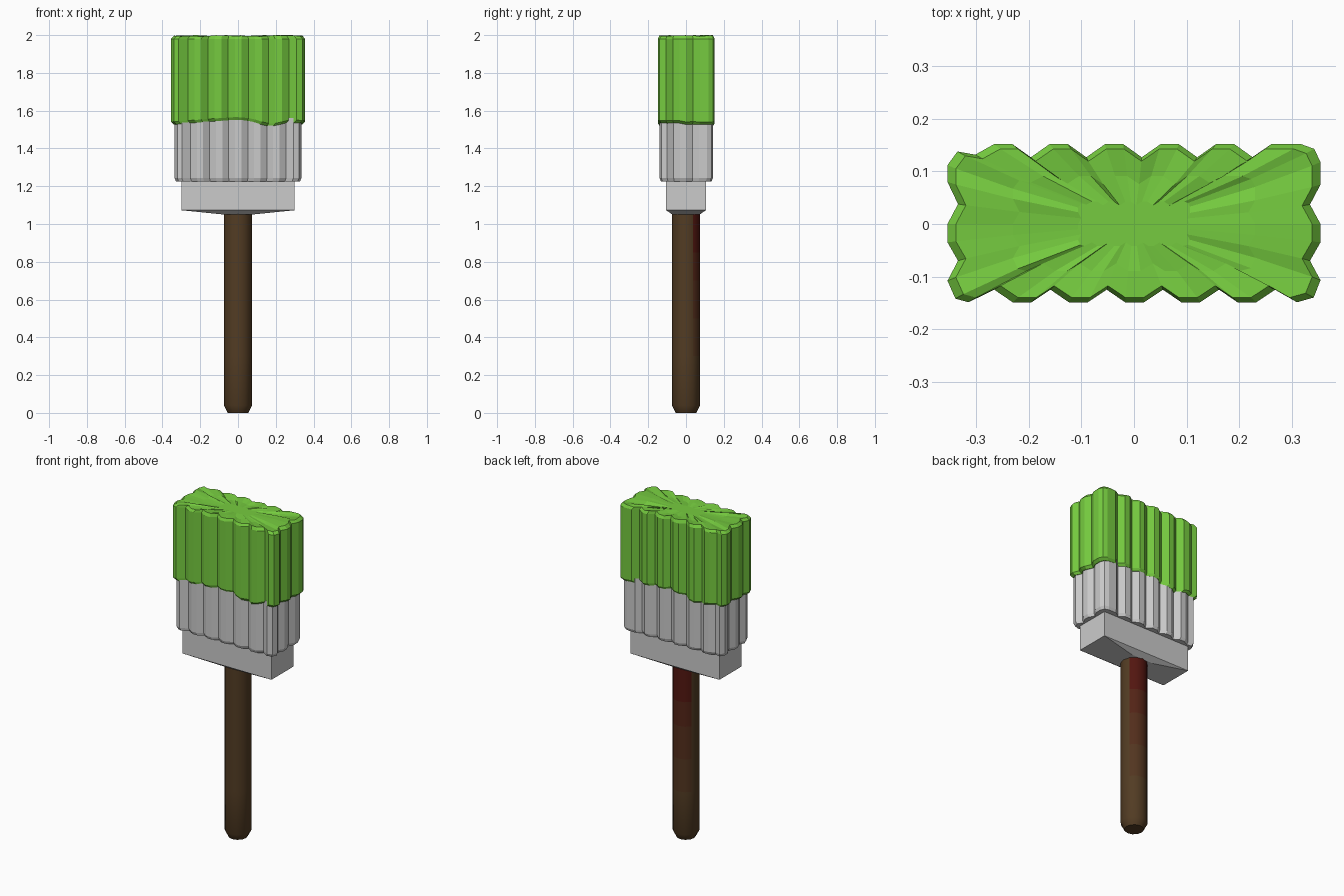
import bpy, bmesh, math, random

if "Cube" in bpy.data.objects:
    bpy.data.objects.remove(bpy.data.objects["Cube"])
random.seed(4)


def material(name, rgb):
    m = bpy.data.materials.new(name)
    m.diffuse_color = (*rgb, 1)
    m.use_nodes = True
    m.node_tree.nodes["Principled BSDF"].inputs["Base Color"].default_value = m.diffuse_color
    return m


def loft(name, rings, mats=()):
    """Join rings of equal point count and cap both ends."""
    bm = bmesh.new()
    vr = [[bm.verts.new(p) for p in r] for r in rings]
    n = len(vr[0])
    for a, b in zip(vr, vr[1:]):
        for i in range(n):
            j = (i + 1) % n
            bm.faces.new((a[i], a[j], b[j], b[i]))
    bm.faces.new(vr[0][::-1])
    bm.faces.new(vr[-1])
    bmesh.ops.recalc_face_normals(bm, faces=bm.faces)
    me = bpy.data.meshes.new(name)
    bm.to_mesh(me)
    bm.free()
    for m in mats:
        me.materials.append(m)
    ob = bpy.data.objects.new(name, me)
    bpy.context.collection.objects.link(ob)
    return ob


def scalloped_outline():
    """Counter-clockwise outline of the bristle block."""
    pts = [(-.34, -.142), (-.315, -.149)]
    for i in range(6):
        n = -.266 + .107 * i
        pts.append((n, -.125))
        if i < 5:
            pts += [(n + .035, -.149), (n + .071, -.149)]
    pts += [(.31, -.149), (.342, -.14), (.355, -.107), (.335, -.07),
            (.355, -.035), (.355, 0), (.335, .037), (.355, .075),
            (.355, .118), (.343, .143), (.318, .152), (.261, .152)]
    for i in reversed(range(6)):
        n = -.302 + .1056 * i
        pts.append((n, .127 if i else .132))
        if i:
            pts += [(n - .035, .152), (n - .07, .152)]
    pts += [(-.336, .138), (-.355, .112), (-.355, .08), (-.335, .038),
            (-.355, 0), (-.355, -.035), (-.335, -.07), (-.355, -.108)]
    return pts


outline = scalloped_outline()


def ring(sx, sy, z):
    return [(x * sx, y * sy, z(x, y) if callable(z) else z) for x, y in outline]


# Wavy lower edge of the paint
wave = [(-.36, 1.54), (-.2, 1.553), (0, 1.567), (.08, 1.557),
        (.15, 1.533), (.2, 1.533), (.28, 1.552), (.36, 1.547)]


def paint_edge(x, y):
    u = x if y < 0 else -x
    for (a, za), (b, zb) in zip(wave, wave[1:]):
        if u <= b:
            return za + (zb - za) * (u - a) / (b - a)
    return wave[-1][1]


def bumpy(x, y):
    return 1.993 + random.uniform(-.006, .007)


# Paint-covered bristle tips
green = material("green_paint", (.18, .6, .05))
loft("painted_bristles", [
    ring(.93, .9, lambda x, y: paint_edge(x, y) - .014),
    ring(.955, .94, lambda x, y: paint_edge(x, y) - .014),
    ring(1, 1, paint_edge),
    ring(1, 1, 1.98),
    ring(.955, .94, lambda x, y: 1.996 + random.uniform(-.003, .004)),
    ring(.65, .6, bumpy),
    ring(.3, .28, 1.992),
], [green])

# Bare bristles
loft("bristles", [
    ring(.9, .85, 1.226),
    ring(.925, .89, 1.226),
    ring(.945, .935, 1.243),
    ring(.945, .935, 1.56),
], [])


def rect(w, d, z):
    return [(-w, -d, z), (w, -d, z), (w, d, z), (-w, d, z)]


# Ferrule block tapering to the handle
loft("ferrule", [rect(.075, .072, 1.05), rect(.3, .105, 1.073),
                 rect(.3, .105, 1.24)])

# Handle with bevelled end and a red stain fading down the back
SIDES = 12
levels = [(0, .054), (.012, .06), (.04, .075), (.3, .075), (.5, .075),
          (.7, .075), (.85, .075), (1.06, .075)]
rings = [[(r * math.cos(2 * math.pi * i / SIDES),
           r * math.sin(2 * math.pi * i / SIDES), z) for i in range(SIDES)]
         for z, r in levels]
brown, red = (.085, .045, .017), (.085, .008, .005)
shades = [material("wood_%d" % k, [b + (r - b) * k / 4 for b, r in zip(brown, red)])
          for k in range(5)]
handle = loft("handle", rings, shades)
for f in handle.data.polygons:
    if f.normal.y > .5 and f.center.z > .3:
        f.material_index = min(4, int((f.center.z - .2) / .17))
bpy.context.view_layer.objects.active = handle
handle.select_set(True)
bpy.ops.object.shade_smooth_by_angle(angle=math.radians(35))
